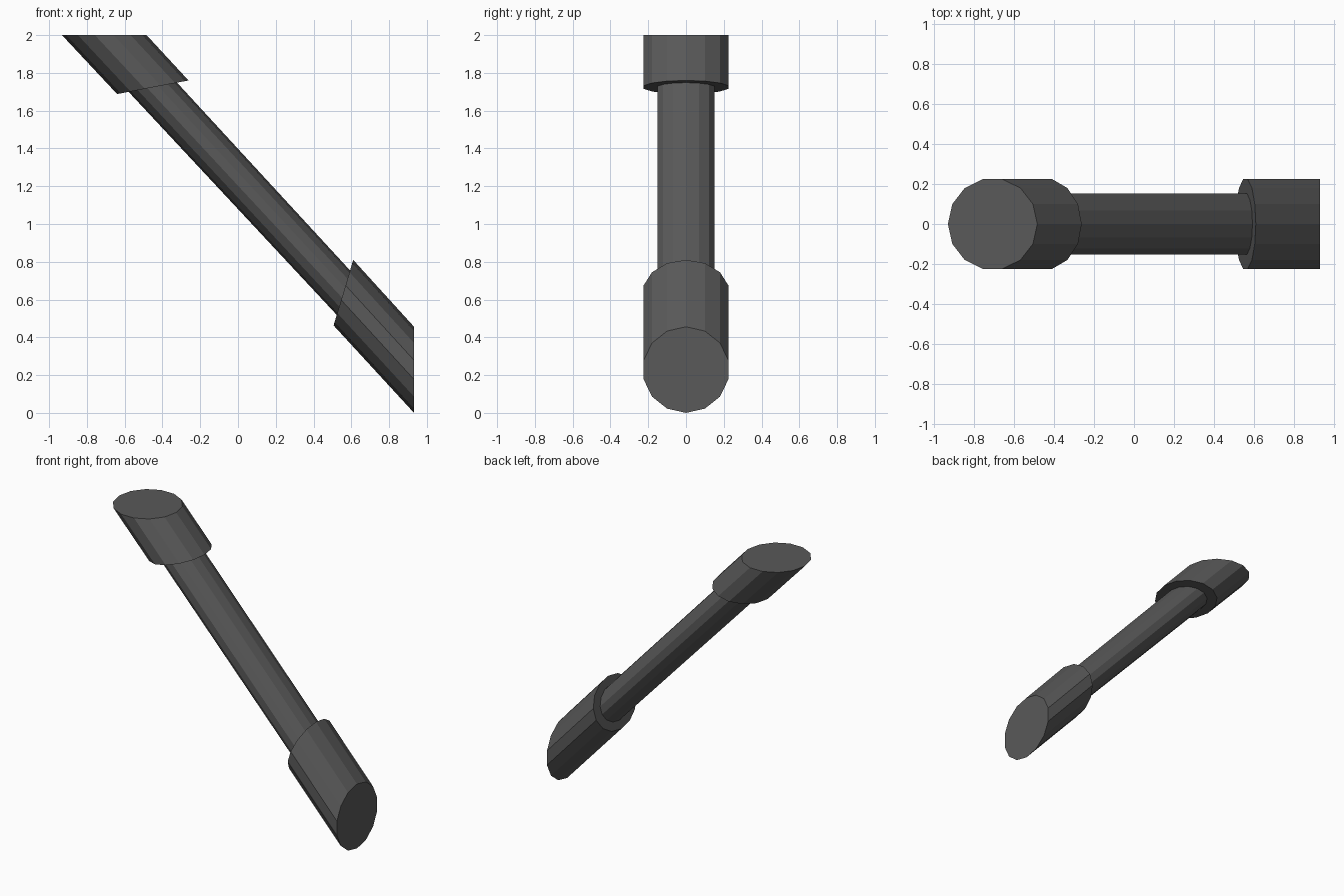
import bpy, bmesh, math
from mathutils import Vector

if "Cube" in bpy.data.objects:
    bpy.data.objects.remove(bpy.data.objects["Cube"])

SIDES = 14
Y_SLEEVE, Y_ROD = 0.23, 0.156


def ring(bm, lower, upper, y_radius, scale=1.0):
    """Oval section spanning two (x, z) points in the front view."""
    a, b = Vector((lower[0], 0, lower[1])), Vector((upper[0], 0, upper[1]))
    centre, half = (a + b) / 2, (b - a) / 2 * scale
    verts = []
    for k in range(SIDES):
        t = 2 * math.pi * k / SIDES
        verts.append(bm.verts.new(centre + half * math.cos(t)
                                  + Vector((0, y_radius * math.sin(t), 0))))
    return verts


# (lower point, upper point) of each cut through the brace
top_end = ((-0.932, 2.0), (-0.484, 2.0))
top_collar = ((-0.64, 1.688), (-0.262, 1.76))
low_collar = ((0.506, 0.463), (0.61, 0.81))
low_end = ((0.932, 0.0), (0.932, 0.456))

# Diagonal brace: sleeve, step in to the rod, step out to the other sleeve
bm = bmesh.new()
rod_scale = Y_ROD / Y_SLEEVE
rings = [
    ring(bm, *top_end, Y_SLEEVE),
    ring(bm, *top_collar, Y_SLEEVE),
    ring(bm, *top_collar, Y_ROD, rod_scale),
    ring(bm, *low_collar, Y_ROD, rod_scale),
    ring(bm, *low_collar, Y_SLEEVE),
    ring(bm, *low_end, Y_SLEEVE),
]
for r0, r1 in zip(rings, rings[1:]):
    for k in range(SIDES):
        n = (k + 1) % SIDES
        bm.faces.new((r0[k], r0[n], r1[n], r1[k]))
bm.faces.new(rings[0])
bm.faces.new(rings[-1])
bmesh.ops.recalc_face_normals(bm, faces=bm.faces[:])

mesh = bpy.data.meshes.new("diagonal_brace")
bm.to_mesh(mesh)
bm.free()
brace = bpy.data.objects.new("diagonal_brace", mesh)
bpy.context.collection.objects.link(brace)

# Dark grey finish
mat = bpy.data.materials.new("dark_grey")
mat.diffuse_color = (0.1, 0.1, 0.1, 1)
mat.use_nodes = True
mat.node_tree.nodes["Principled BSDF"].inputs["Base Color"].default_value = mat.diffuse_color
mesh.materials.append(mat)
